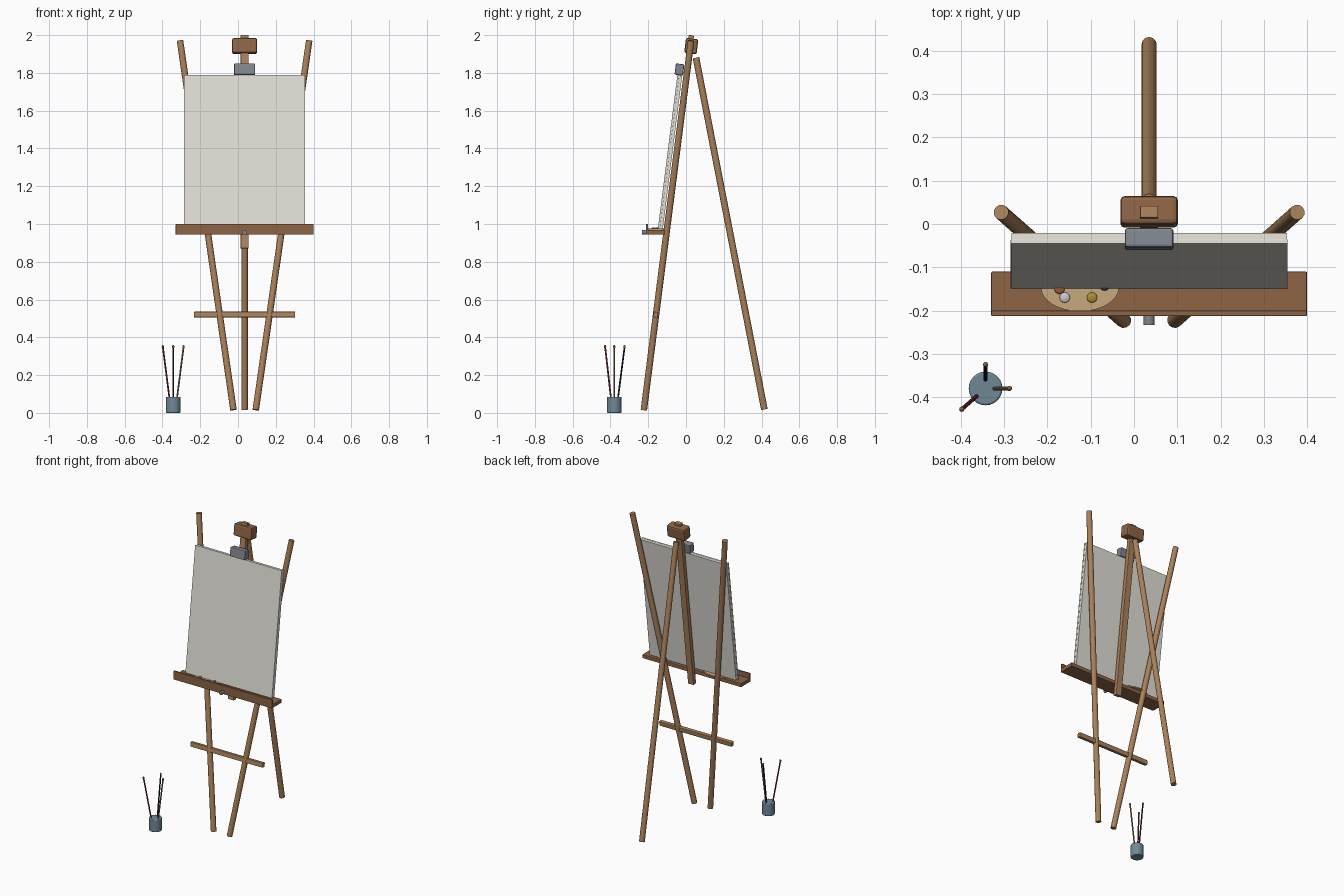
import bpy, math
from mathutils import Vector

if "Cube" in bpy.data.objects:
    bpy.data.objects.remove(bpy.data.objects["Cube"])

CX = 0.035                       # easel centre line
TILT = -math.atan(0.1265)        # backward lean of mast, canvas and legs


def mat(name, r, g, b):
    m = bpy.data.materials.new(name)
    m.diffuse_color = (r, g, b, 1)
    m.use_nodes = True
    m.node_tree.nodes["Principled BSDF"].inputs["Base Color"].default_value = m.diffuse_color
    return m


WOOD = mat("light_wood", 0.40, 0.22, 0.105)
DARK = mat("dark_wood", 0.27, 0.13, 0.06)
CLOTH = mat("canvas_white", 0.76, 0.74, 0.68)
METAL = mat("metal", 0.22, 0.24, 0.27)
BLUE = mat("jar_blue", 0.16, 0.25, 0.31)
PALE = mat("palette_wood", 0.58, 0.40, 0.21)


def finish(ob, name, material, bevel=0, segments=2):
    ob.name = name
    ob.data.materials.append(material)
    if bevel:
        m = ob.modifiers.new("bevel", 'BEVEL')
        m.width, m.segments = bevel, segments
        m.limit_method = 'ANGLE'
    return ob


def box(name, loc, size, material, tilt=0, bevel=0.003):
    bpy.ops.mesh.primitive_cube_add(size=1, location=loc, rotation=(tilt, 0, 0))
    ob = bpy.context.object
    ob.scale = size
    bpy.ops.object.transform_apply(location=False, rotation=False, scale=True)
    return finish(ob, name, material, bevel)


def rod(name, a, b, r, material, sides=12, bevel=0):
    a, b = Vector(a), Vector(b)
    d = b - a
    bpy.ops.mesh.primitive_cylinder_add(vertices=sides, radius=r, depth=d.length,
                                        location=(a + b) / 2,
                                        rotation=d.to_track_quat('Z', 'Y').to_euler())
    bpy.ops.object.shade_smooth_by_angle(angle=math.radians(40))
    return finish(bpy.context.object, name, material, bevel)


def ball(name, loc, scale, material):
    bpy.ops.mesh.primitive_uv_sphere_add(segments=16, ring_count=8, radius=1, location=loc)
    ob = bpy.context.object
    ob.scale = scale
    bpy.ops.object.shade_smooth()
    return finish(ob, name, material)


# Legs: two front ones spreading upward, one rear prop
for side, label in ((-1, "left"), (1, "right")):
    rod("front_leg_" + label, (CX + side * 0.059, -0.223, 0.016),
        (CX + side * 0.342, 0.027, 1.971), 0.0175, WOOD)
rod("rear_leg", (CX, 0.415, 0.018), (CX, 0.053, 1.88), 0.0175, WOOD)

# Mast, head block and cross bar
box("mast", (CX, -0.043, 1.435), (0.042, 0.028, 1.137), WOOD, TILT)
box("head_block", (CX, 0.028, 1.942), (0.133, 0.066, 0.08), DARK, TILT, 0.01)
box("cross_bar", (CX, -0.16, 0.52), (0.535, 0.024, 0.03), WOOD, TILT)

# Canvas on its stretcher, held by the top clamp
box("canvas", (CX, -0.0923, 1.381), (0.64, 0.010, 0.82), CLOTH, TILT, 0.001)
box("stretcher", (CX, -0.0795, 1.3795), (0.637, 0.016, 0.817), CLOTH, TILT, 0)
box("top_clamp", (CX, -0.035, 1.818), (0.112, 0.045, 0.06), METAL, TILT, 0.006)

# Tray with front lip and tightening knob
box("tray", (CX, -0.1615, 0.956), (0.73, 0.103, 0.025), DARK)
box("tray_lip", (CX, -0.2065, 0.972), (0.73, 0.013, 0.057), DARK)
rod("tray_knob", (CX, -0.233, 0.956), (CX, -0.205, 0.956), 0.0125, METAL, 16)

# Palette with paint dabs
palette = rod("palette", (-0.125, -0.147, 0.968), (-0.125, -0.147, 0.976), 0.09, PALE, 32)
palette.scale.y = 0.055 / 0.09
DABS = (("white", -0.160, -0.170, (0.65, 0.65, 0.65)),
        ("ochre", -0.097, -0.170, (0.45, 0.28, 0.04)),
        ("brown", -0.172, -0.150, (0.35, 0.12, 0.05)),
        ("dark", -0.068, -0.142, (0.05, 0.06, 0.10)))
for name, x, y, rgb in DABS:
    ball("paint_" + name, (x, y, 0.977), (0.012, 0.012, 0.005), mat("paint_" + name, *rgb))

# Brush jar on the floor
JX, JY = -0.343, -0.38
rod("brush_jar", (JX, JY, 0), (JX, JY, 0.084), 0.039, BLUE, 24, 0.004)
BRUSHES = (("red", -0.055, -0.048, (0.25, 0.03, 0.03)),
           ("black", 0.0, 0.055, (0.02, 0.02, 0.025)),
           ("tan", 0.055, 0.0, (0.30, 0.18, 0.10)))
for name, dx, dy, rgb in BRUSHES:
    foot = (JX + dx * 0.25, JY + dy * 0.25, 0.03)
    tip = Vector((JX + dx, JY + dy, 0.35))
    rod("brush_" + name, foot, tip, 0.0045, mat("brush_" + name, *rgb), 8)
    ball("bristles_" + name, tip, (0.006, 0.006, 0.010), DARK)
